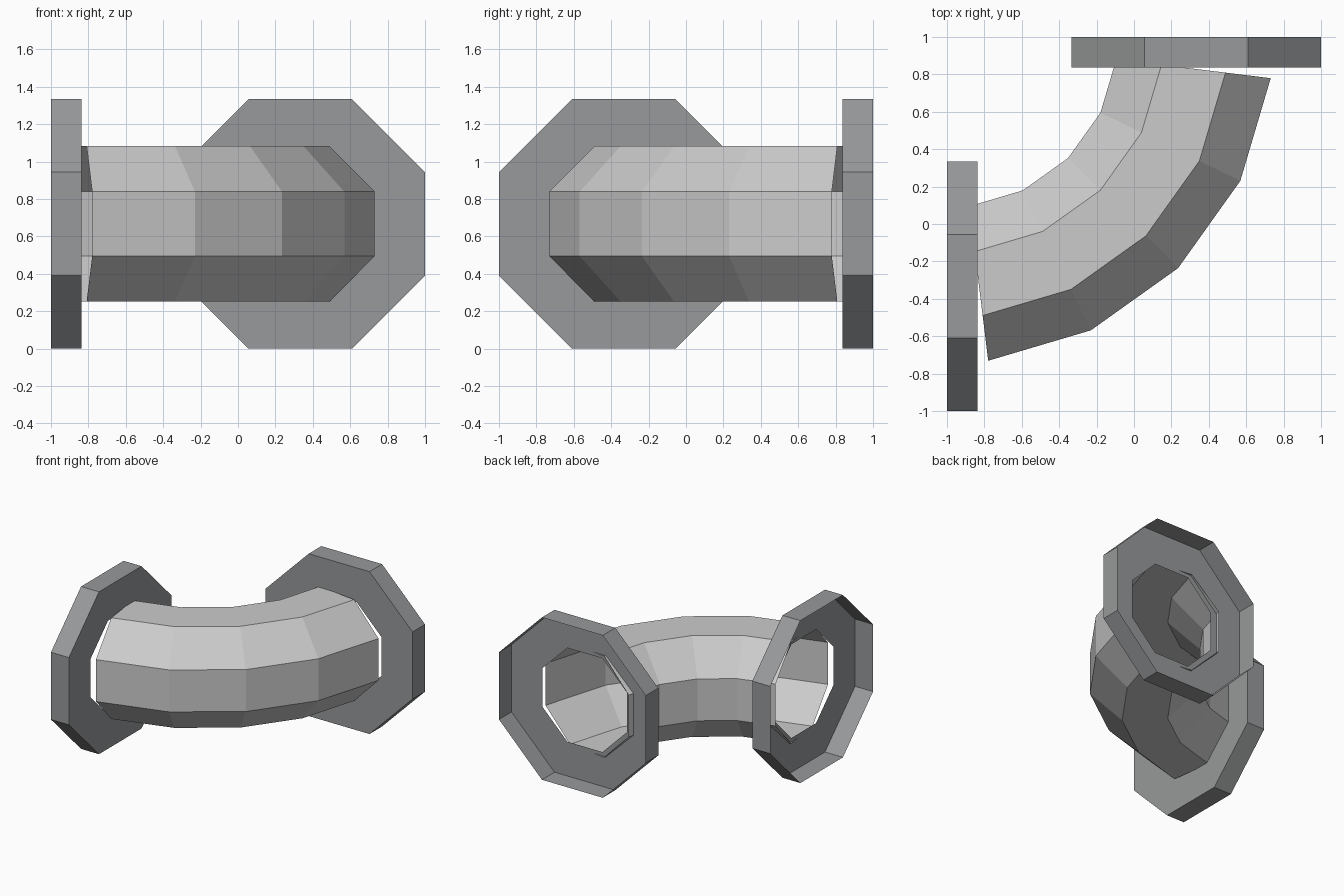
import bpy, math
from math import sin, cos, pi, radians

if "Cube" in bpy.data.objects:
    bpy.data.objects.remove(bpy.data.objects["Cube"])

CZ = 0.667                      # height of the pipe axis
SIDES = 8


def material(name, rgb):
    m = bpy.data.materials.new(name)
    m.diffuse_color = (*rgb, 1)
    m.use_nodes = True
    m.node_tree.nodes["Principled BSDF"].inputs["Base Color"].default_value = m.diffuse_color
    return m


def octagon(apothem):
    """Flat-sided octagon as (across, up) pairs."""
    r = apothem / cos(pi / SIDES)
    return [(r * cos(2 * pi * (i + 0.5) / SIDES), r * sin(2 * pi * (i + 0.5) / SIDES))
            for i in range(SIDES)]


def loft(name, rings, mat):
    """Open skin of quads through a list of equal-sized rings."""
    verts = [v for ring in rings for v in ring]
    faces = []
    for k in range(len(rings) - 1):
        for i in range(SIDES):
            j = (i + 1) % SIDES
            a, b = k * SIDES, (k + 1) * SIDES
            faces.append((a + i, a + j, b + j, b + i))
    me = bpy.data.meshes.new(name)
    me.from_pydata(verts, [], faces)
    me.materials.append(mat)
    ob = bpy.data.objects.new(name, me)
    bpy.context.collection.objects.link(ob)
    return ob


pipe_grey = material("light_grey", (0.60, 0.60, 0.60))
flange_grey = material("dark_grey", (0.31, 0.32, 0.325))

# Curved pipe: octagon swept in four steps round a vertical axis, open ends
C, R, START, STEPS = 0.991, 1.319, 7, 4
rings = []
for k in range(STEPS + 1):
    t = radians(START + (90 - 2 * START) * k / STEPS)
    rings.append([(-C + (R + u) * sin(t), C - (R + u) * cos(t), CZ + w)
                  for u, w in octagon(0.416)])
loft("elbow_pipe", rings, pipe_grey)

# Flanges: open rim plus an inward-facing ring plate with a hole
section = [(1.0, 0.667), (0.837, 0.667), (0.837, 0.385)]   # (distance, apothem)
loft("left_flange",
     [[(-d, -0.333 + u, CZ + w) for u, w in octagon(a)] for d, a in section], flange_grey)
loft("back_flange",
     [[(0.333 - u, d, CZ + w) for u, w in octagon(a)] for d, a in section], flange_grey)
